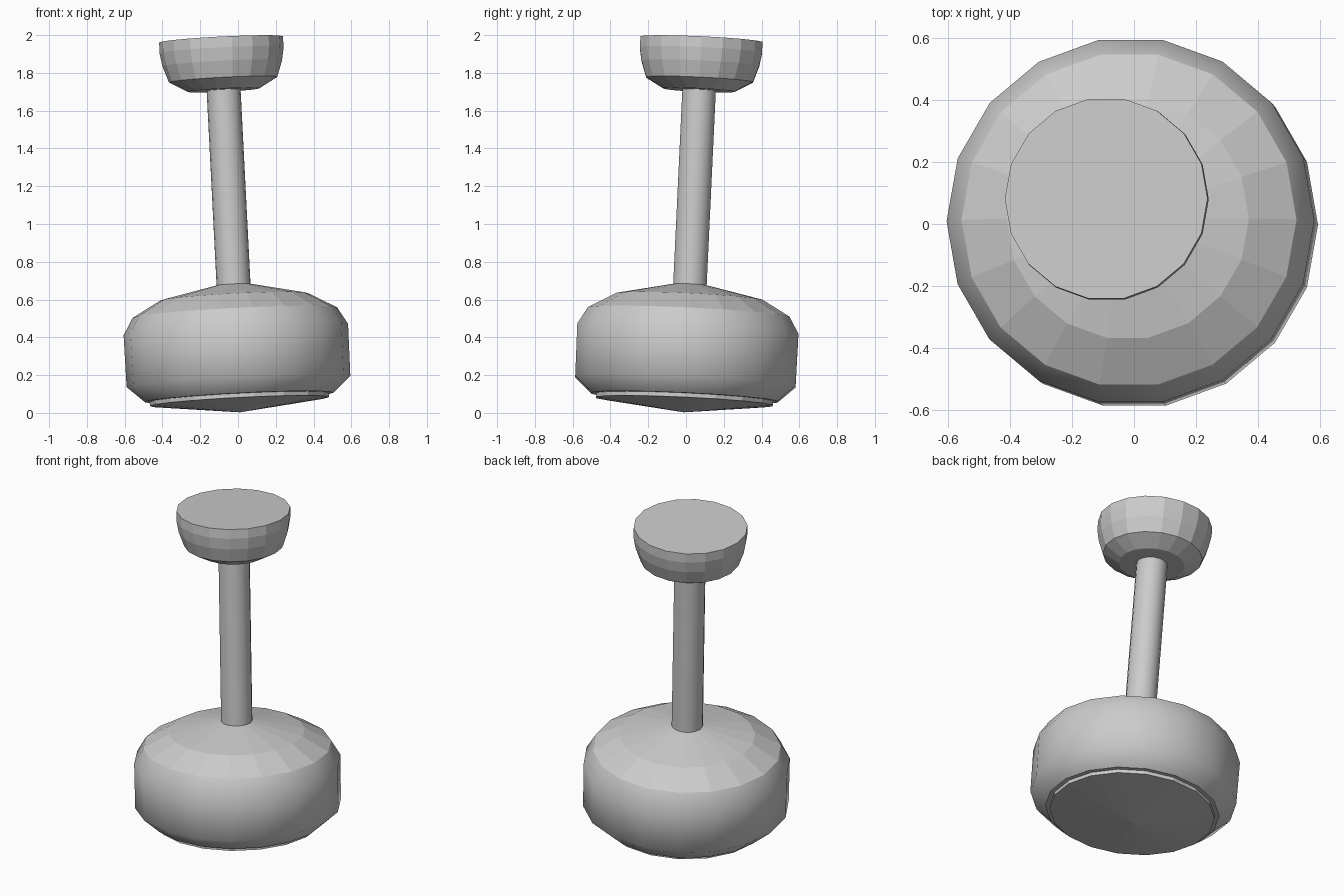
import bpy, bmesh
from math import cos, sin, tau
from mathutils import Vector, Matrix

if "Cube" in bpy.data.objects:
    bpy.data.objects.remove(bpy.data.objects["Cube"])

SIDES = 18
# Every part shares one slightly leaning axis
lean = Vector((0, 0, 1)).rotation_difference(Vector((-0.051, 0.047, 1)))
FRAME = Matrix.Translation((0.011, -0.011, 0.0)) @ lean.to_matrix().to_4x4()


def lathe(name, profile, smooth_rows=()):
    """Revolve (radius, height) points; radius 0 makes a pole, open ends get caps."""
    bm = bmesh.new()
    rings = []
    for r, h in profile:
        if r == 0:
            rings.append([bm.verts.new(FRAME @ Vector((0, 0, h)))] * SIDES)
        else:
            rings.append([bm.verts.new(FRAME @ Vector((r * cos(tau * i / SIDES),
                                                       r * sin(tau * i / SIDES), h)))
                          for i in range(SIDES)])
    for row, (a, b) in enumerate(zip(rings, rings[1:])):
        for i in range(SIDES):
            j = (i + 1) % SIDES
            corners = list(dict.fromkeys((a[i], a[j], b[j], b[i])))
            bm.faces.new(corners).smooth = row in smooth_rows
    if profile[0][0] > 0:
        bm.faces.new(rings[0][::-1])
    if profile[-1][0] > 0:
        bm.faces.new(rings[-1])
    bmesh.ops.recalc_face_normals(bm, faces=bm.faces[:])
    mesh = bpy.data.meshes.new(name)
    bm.to_mesh(mesh)
    bm.free()
    obj = bpy.data.objects.new(name, mesh)
    bpy.context.collection.objects.link(obj)
    return obj


# Heavy rounded base with a shallow conical foot and a domed top
lathe("base", [(0, 0.003), (0.475, 0.06), (0.475, 0.082), (0.5, 0.082),
               (0.593, 0.167), (0.595, 0.442), (0.542, 0.532),
               (0.392, 0.616), (0, 0.70)], smooth_rows=(3, 4, 5))

# Slim rod
lathe("rod", [(0.09, 0.64), (0.09, 1.74)], smooth_rows=(0,))

# Cup-shaped knob with a flat top
lathe("knob", [(0.19, 1.713), (0.287, 1.768), (0.317, 1.855),
               (0.329, 1.925), (0.328, 1.982)])
